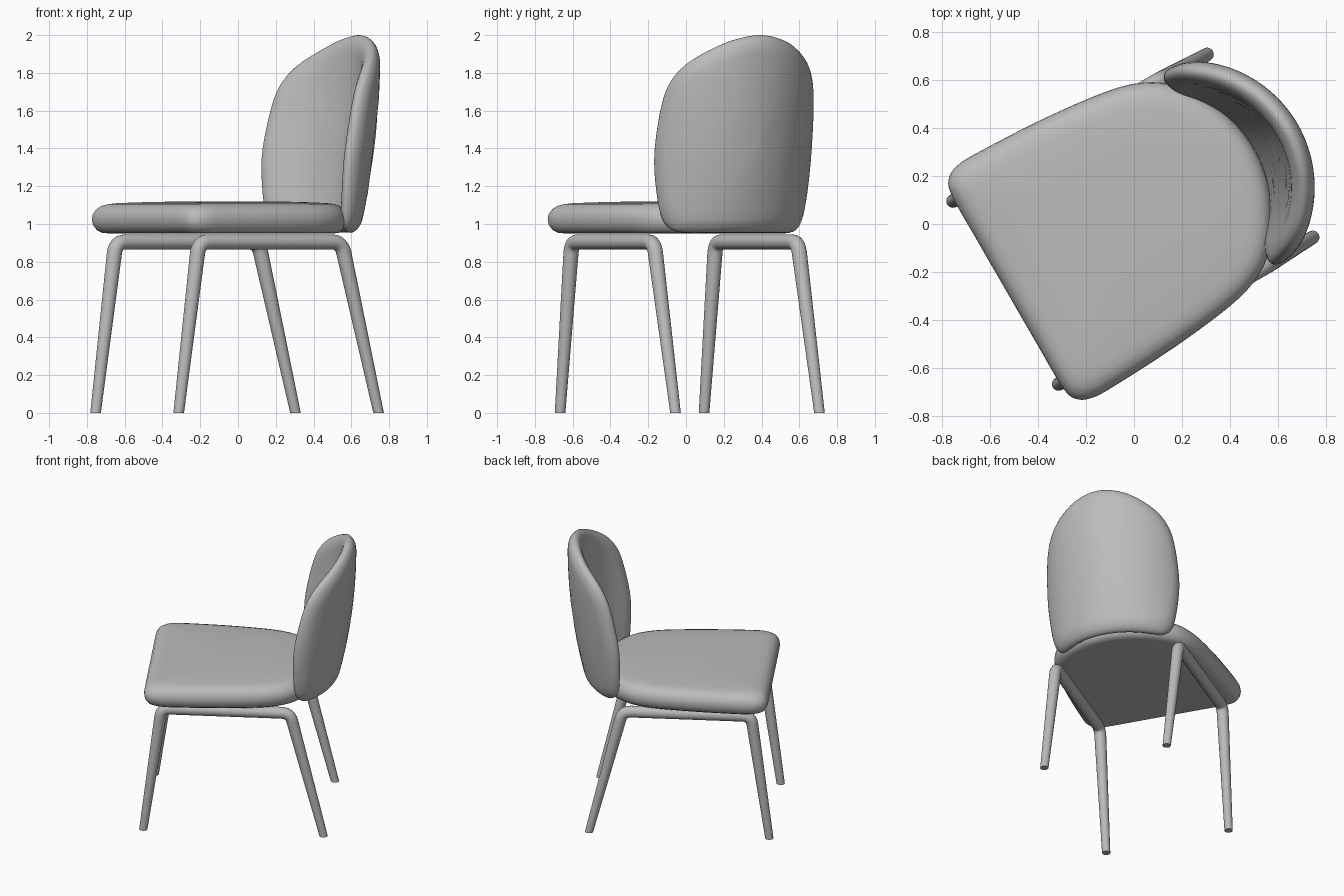
import bpy, bmesh, math
from mathutils import Vector

cube = bpy.data.objects.get("Cube")
if cube:
    bpy.data.objects.remove(cube, do_unlink=True)

grey = bpy.data.materials.new("soft grey")
grey.use_nodes = True
shade = (0.5, 0.5, 0.5, 1)
grey.diffuse_color = shade
bsdf = grey.node_tree.nodes["Principled BSDF"]
bsdf.inputs["Base Color"].default_value = shade
bsdf.inputs["Roughness"].default_value = 0.7


def skin(name, loops, sharp=40):
    """Bridge equal closed loops, cap both ends and turn the part into place."""
    bm = bmesh.new()
    rings = [[bm.verts.new(p) for p in loop] for loop in loops]
    n = len(rings[0])
    for a, b in zip(rings, rings[1:]):
        for i in range(n):
            j = (i + 1) % n
            bm.faces.new((a[i], a[j], b[j], b[i]))
    bm.faces.new(rings[0][::-1])
    bm.faces.new(rings[-1])
    bmesh.ops.recalc_face_normals(bm, faces=bm.faces)
    mesh = bpy.data.meshes.new(name)
    bm.to_mesh(mesh)
    bm.free()
    mesh.materials.append(grey)
    obj = bpy.data.objects.new(name, mesh)
    bpy.context.collection.objects.link(obj)
    obj.rotation_euler.z = math.radians(30)
    obj.location = (-0.01, 0.017, 0)
    bpy.ops.object.select_all(action="DESELECT")
    obj.select_set(True)
    bpy.context.view_layer.objects.active = obj
    bpy.ops.object.shade_smooth_by_angle(angle=math.radians(sharp))
    return obj


def mirrored(half):
    """Close a half outline whose first and last points lie on the axis."""
    return half + [(a, -b) for a, b in half[-2:0:-1]]


def smooth(points, steps=5):
    """Closed Catmull-Rom curve through the points."""
    pts = [Vector(p) for p in points]
    n, out = len(pts), []
    for i in range(n):
        p0, p1, p2, p3 = (pts[(i + k) % n] for k in (-1, 0, 1, 2))
        for s in range(steps):
            t = s / steps
            out.append(0.5 * (2 * p1 + (p2 - p0) * t
                              + (2 * p0 - 5 * p1 + 4 * p2 - p3) * t * t
                              + (3 * p1 - p0 - 3 * p2 + p3) * t ** 3))
    return out


# Seat cushion: rounded plan outline, stacked with a soft edge profile
seat_plan = smooth(mirrored([
    (-0.6, 0), (-0.6, 0.25), (-0.598, 0.46), (-0.573, 0.53), (-0.51, 0.56),
    (-0.4, 0.563), (-0.1, 0.548), (0.18, 0.515), (0.33, 0.47), (0.43, 0.4),
    (0.51, 0.29), (0.57, 0.15), (0.59, 0)]))
seat_edge = [(0.08, 0.95), (0.045, 0.952), (0.02, 0.968), (0.005, 0.995),
             (0, 1.025), (0.004, 1.052), (0.018, 1.078), (0.04, 1.096),
             (0.07, 1.106), (0.11, 1.111), (0.25, 1.117), (0.42, 1.12)]
skin("seat", [[(u * (1 - d / 0.6), v * (1 - d / 0.56), z) for u, v in seat_plan]
              for d, z in seat_edge])

# Backrest: padded oval panel wrapped round a leaning cylinder
back_plan = smooth(mirrored([
    (2.0, 0), (1.978, 16), (1.93, 30), (1.855, 45), (1.775, 54.5), (1.67, 60.5),
    (1.5, 64), (1.33, 64.5), (1.15, 60.5), (1.03, 55.5), (0.975, 49.5),
    (0.955, 41), (0.955, 20), (0.955, 0)]))
MIDDLE = 1.45


def back_point(z, degrees, scale, side):
    z = MIDDLE + (z - MIDDLE) * scale
    a = math.radians(degrees * scale)
    rim = max(0, (scale - 0.84) / 0.16)
    pad = 0.055 * math.sqrt(max(0, 1 - rim * rim)) * (1 - 0.15 * scale ** 2)
    h = z - 1.35
    centre = 0.203 + 0.15 * h - 0.11 * h * h
    r = 0.497 + side * pad
    return (centre + r * math.cos(a), r * math.sin(a), z)


scales = [0.02, 0.2, 0.4, 0.6, 0.75, 0.84]
scales += [0.84 + 0.16 * math.sin(math.pi / 2 * k / 7) for k in range(1, 7)]
layers = [(s, -1) for s in scales] + [(1, 0)] + [(s, 1) for s in reversed(scales)]
skin("backrest", [[back_point(z, a, s, side) for z, a in back_plan]
                  for s, side in layers])


# Side frames: front leg, rail and back leg as one tapered tube
def bend(start, corner, end, reach=0.06, steps=6):
    a = corner + (start - corner).normalized() * reach
    b = corner + (end - corner).normalized() * reach
    return [a.lerp(corner, t).lerp(corner.lerp(b, t), t)
            for t in (k / steps for k in range(steps + 1))]


front_foot, back_foot = Vector((-0.605, 0)), Vector((0.617, 0))
front_top, back_top = Vector((-0.482, 0.905)), Vector((0.39, 0.905))
path = ([front_foot] + bend(front_foot, front_top, back_top)
        + bend(front_top, back_top, back_foot) + [back_foot])


def frame_loops(y, sides=24):
    loops = []
    last = len(path) - 1
    for i, p in enumerate(path):
        if i in (0, last):
            across = Vector((-1 if i == 0 else 1, 0))
        else:
            run = (path[i + 1] - p).normalized() + (p - path[i - 1]).normalized()
            across = Vector((-run.y, run.x)).normalized()
        r = 0.028 + 0.012 * min(1, p.y / 0.85)
        loop = []
        for k in range(sides):
            a = math.tau * k / sides
            q = p + across * r * math.cos(a)
            loop.append((q.x, y + r * math.sin(a), q.y))
        loops.append(loop)
    return loops


for name, y in (("left_leg_frame", -0.44), ("right_leg_frame", 0.44)):
    skin(name, frame_loops(y))
